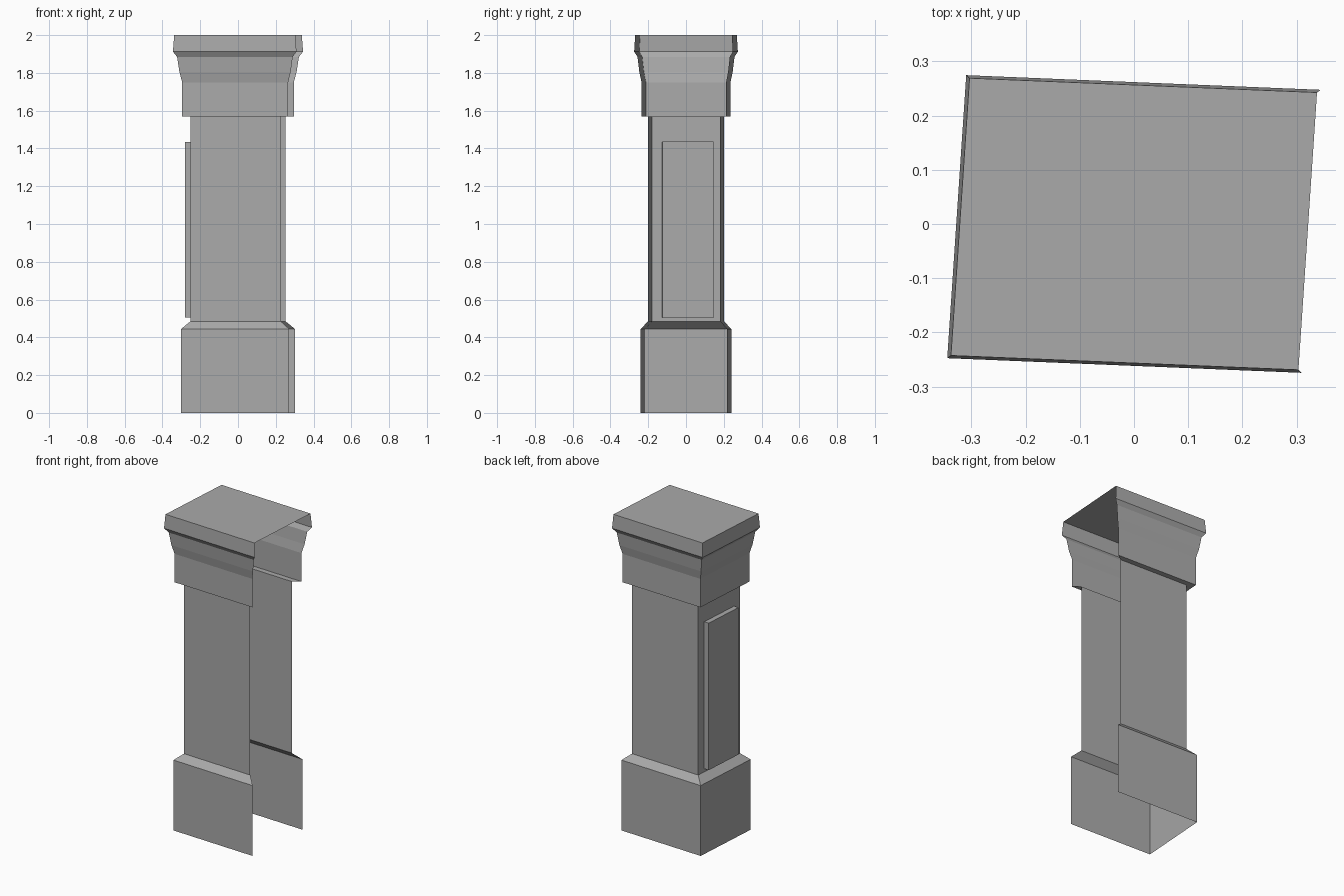
import bpy
import bmesh
from mathutils import Vector

if "Cube" in bpy.data.objects:
    bpy.data.objects.remove(bpy.data.objects["Cube"], do_unlink=True)

stone = bpy.data.materials.new("grey_stone")
stone.use_nodes = True
GREY = (0.4, 0.4, 0.4, 1)
stone.diffuse_color = GREY
stone.node_tree.nodes["Principled BSDF"].inputs["Base Color"].default_value = GREY

# Half axes of the slightly turned footprint at its widest ring
U = Vector((0.327, -0.0135, 0))
V = Vector((0.0175, 0.261, 0))


def point(a, b, z):
    return U * a + V * b + Vector((0, 0, z))


def add_object(name, bm):
    mesh = bpy.data.meshes.new(name)
    bm.to_mesh(mesh)
    bm.free()
    mesh.materials.append(stone)
    obj = bpy.data.objects.new(name, mesh)
    bpy.context.collection.objects.link(obj)


def three_sided(name, profile, top=False):
    """Loft (scale, height) rings around three sides; the +x side stays open."""
    bm = bmesh.new()
    rings = [[bm.verts.new(point(a * s, b * s, z))
              for a, b in ((1, 1), (-1, 1), (-1, -1), (1, -1))]
             for s, z in profile]
    for low, high in zip(rings, rings[1:]):
        for i in range(3):
            bm.faces.new((low[i], low[i + 1], high[i + 1], high[i]))
    if top:
        bm.faces.new(rings[-1])
    return bm


# Plinth with sloped shoulder
add_object("base", three_sided("base", [(0.873, 0), (0.873, 0.445), (0.73, 0.485)]))

# Shaft with a raised panel pushed out of its closed side wall
S, P = 0.73, 0.52
bm = three_sided("shaft", [(S, 0.485), (S, 1.57)])
bm.faces.ensure_lookup_table()
wall = bm.faces[1]
outer = list(wall.verts)
bm.faces.remove(wall)
corners = ((P, 0.505), (-P, 0.505), (-P, 1.435), (P, 1.435))
inner = [bm.verts.new(point(-S, b, z)) for b, z in corners]
raised = [bm.verts.new(point(-0.828, b, z)) for b, z in corners]
for lower, upper in ((outer, inner), (inner, raised)):
    for i in range(4):
        j = (i + 1) % 4
        bm.faces.new((lower[i], lower[j], upper[j], upper[i]))
bm.faces.new(raised)
add_object("shaft_with_panel", bm)

# Moulded capital with flat top
add_object("capital", three_sided("capital", [
    (S, 1.57), (0.858, 1.57), (0.858, 1.75), (0.9, 1.805),
    (0.936, 1.885), (1, 1.912), (0.98, 2)], top=True))
